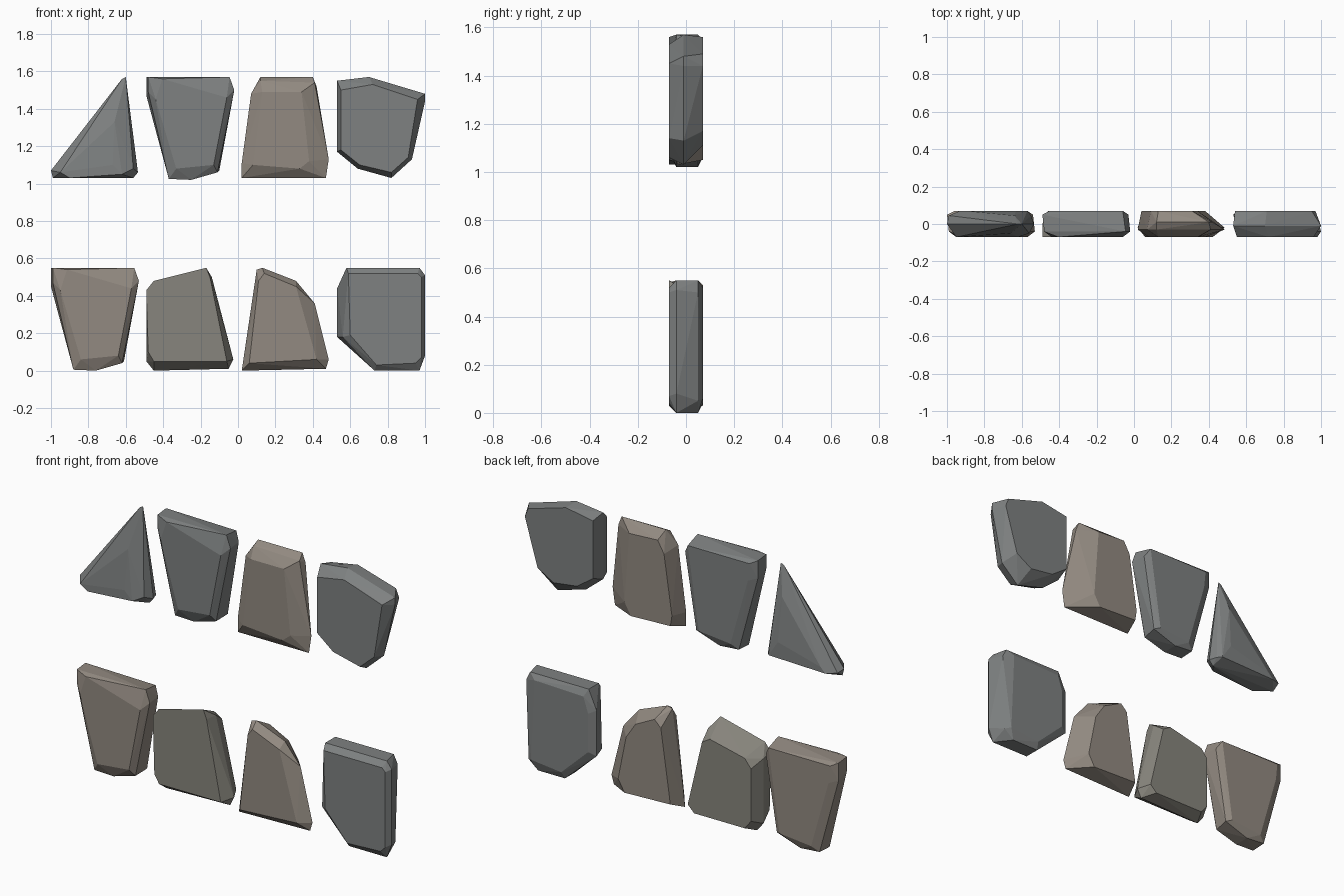
import bpy, bmesh, math

D = 0.07  # half thickness of every stone


def material(name, rgb):
    m = bpy.data.materials.new(name)
    m.diffuse_color = (*rgb, 1)
    return m


GREY = material("grey_stone", (0.21, 0.22, 0.22))
BROWN = material("brown_stone", (0.29, 0.255, 0.22))
OLIVE = material("olive_stone", (0.245, 0.235, 0.205))


def stone(name, mat, *layers, offset=(0, 0)):
    """Chipped slab: hull around (y, [(x, z), ...]) outlines."""
    bm = bmesh.new()
    for y, outline in layers:
        for x, z in outline:
            bm.verts.new((x + offset[0], y, z + offset[1]))
    res = bmesh.ops.convex_hull(bm, input=bm.verts[:])
    junk = {v for v in res["geom_interior"] + res["geom_unused"]
            if isinstance(v, bmesh.types.BMVert)}
    bmesh.ops.delete(bm, geom=list(junk), context='VERTS')
    bmesh.ops.dissolve_limit(bm, angle_limit=math.radians(1),
                             verts=bm.verts[:], edges=bm.edges[:])
    bmesh.ops.recalc_face_normals(bm, faces=bm.faces[:])
    me = bpy.data.meshes.new(name)
    bm.to_mesh(me)
    bm.free()
    me.materials.append(mat)
    ob = bpy.data.objects.new(name, me)
    bpy.context.collection.objects.link(ob)


# wedge stone, used in both rows
wedge = [
    (-D, [(-.914, .54), (-.95, .43), (-.84, .06), (-.64, .08), (-.57, .44)]),
    (-.04, [(-.99, .55), (-.99, .47), (-.88, .005), (-.76, 0), (-.62, .04),
            (-.53, .48), (-.555, .55)]),
    (.05, [(-1, .55), (-1, .45), (-.88, .01), (-.76, 0), (-.61, .05), (-.54, .48)]),
    (D, [(-.96, .53), (-.95, .43), (-.84, .04), (-.64, .06), (-.57, .53)]),
]
stone("lower_wedge_stone", BROWN, *wedge)
stone("upper_wedge_stone", GREY, *wedge, offset=(.51, 1.02))

# lower row
stone("lower_slanted_stone", OLIVE,
      (-D, [(-.49, .43), (-.45, .48), (-.17, .55), (-.15, .5), (-.06, .05),
            (-.45, .05), (-.48, .1)]),
      (0, [(-.49, .42), (-.14, .5), (-.025, .06), (-.05, .01), (-.45, 0), (-.49, .05)]),
      (D, [(-.46, .38), (-.42, .43), (-.2, .48), (-.15, .45), (-.06, .07),
           (-.1, .03), (-.42, .03), (-.46, .08)]))
stone("lower_horn_stone", BROWN,
      (-D, [(.11, .48), (.14, .52), (.31, .45), (.42, .06), (.06, .04)]),
      (-.02, [(.1, .54), (.13, .55), (.31, .48), (.41, .36), (.485, .06),
              (.47, .01), (.02, 0)]),
      (D, [(.11, .46), (.15, .5), (.27, .44), (.33, .35), (.38, .1), (.34, .03),
           (.05, .04)]))
stone("lower_block_stone", GREY,
      (-D, [(.59, .52), (.96, .52), (.98, .5), (.98, .07), (.95, .04), (.74, .03),
            (.6, .19)]),
      (-.04, [(.58, .55), (.97, .55), (1, .51), (1, .08), (.97, 0), (.73, 0), (.56, .18)]),
      (.05, [(.53, .44), (.58, .55), (.95, .55), (.975, .5), (.96, .05), (.9, 0),
             (.73, 0), (.53, .18)]),
      (D, [(.57, .42), (.6, .51), (.91, .52), (.93, .06), (.74, .04), (.57, .2)]))

# upper row
stone("upper_pointed_stone", GREY,
      (-D, [(-.95, 1.06), (-.67, 1.1), (-.62, 1.05), (-.9, 1.03)]),
      (-.05, [(-.66, 1.33), (-.56, 1.08)]),
      (0, [(-1, 1.07), (-.99, 1.03), (-.62, 1.56), (-.6, 1.57), (-.535, 1.06),
           (-.56, 1.03), (-.75, 1.25)]),
      (.045, [(-.99, 1.06), (-.64, 1.4), (-.55, 1.06)]),
      (D, [(-.9, 1.08), (-.93, 1.05), (-.57, 1.06), (-.63, 1.15)]))
stone("upper_tall_stone", BROWN,
      (-D, [(.13, 1.49), (.34, 1.49), (.38, 1.12), (.33, 1.08), (.08, 1.1)]),
      (-.03, [(.07, 1.48), (.12, 1.55), (.41, 1.54), (.485, 1.13), (.47, 1.03),
              (.02, 1.03), (.02, 1.11)]),
      (.01, [(.12, 1.57), (.4, 1.57), (.42, 1.52)]),
      (D, [(.09, 1.46), (.13, 1.53), (.31, 1.52), (.34, 1.12), (.3, 1.05),
           (.05, 1.06), (.04, 1.12)]))
stone("upper_shield_stone", GREY,
      (-D, [(.55, 1.5), (.72, 1.53), (.96, 1.45), (.91, 1.14), (.82, 1.06),
            (.65, 1.1), (.55, 1.18)]),
      (-.01, [(.53, 1.55), (.7, 1.57), (1, 1.48), (1, 1.44), (.93, 1.13),
              (.82, 1.03), (.64, 1.08), (.53, 1.17)]),
      (D, [(.54, 1.53), (.71, 1.56), (.95, 1.49), (.97, 1.44), (.89, 1.17),
           (.79, 1.11), (.64, 1.13), (.54, 1.2)]))
